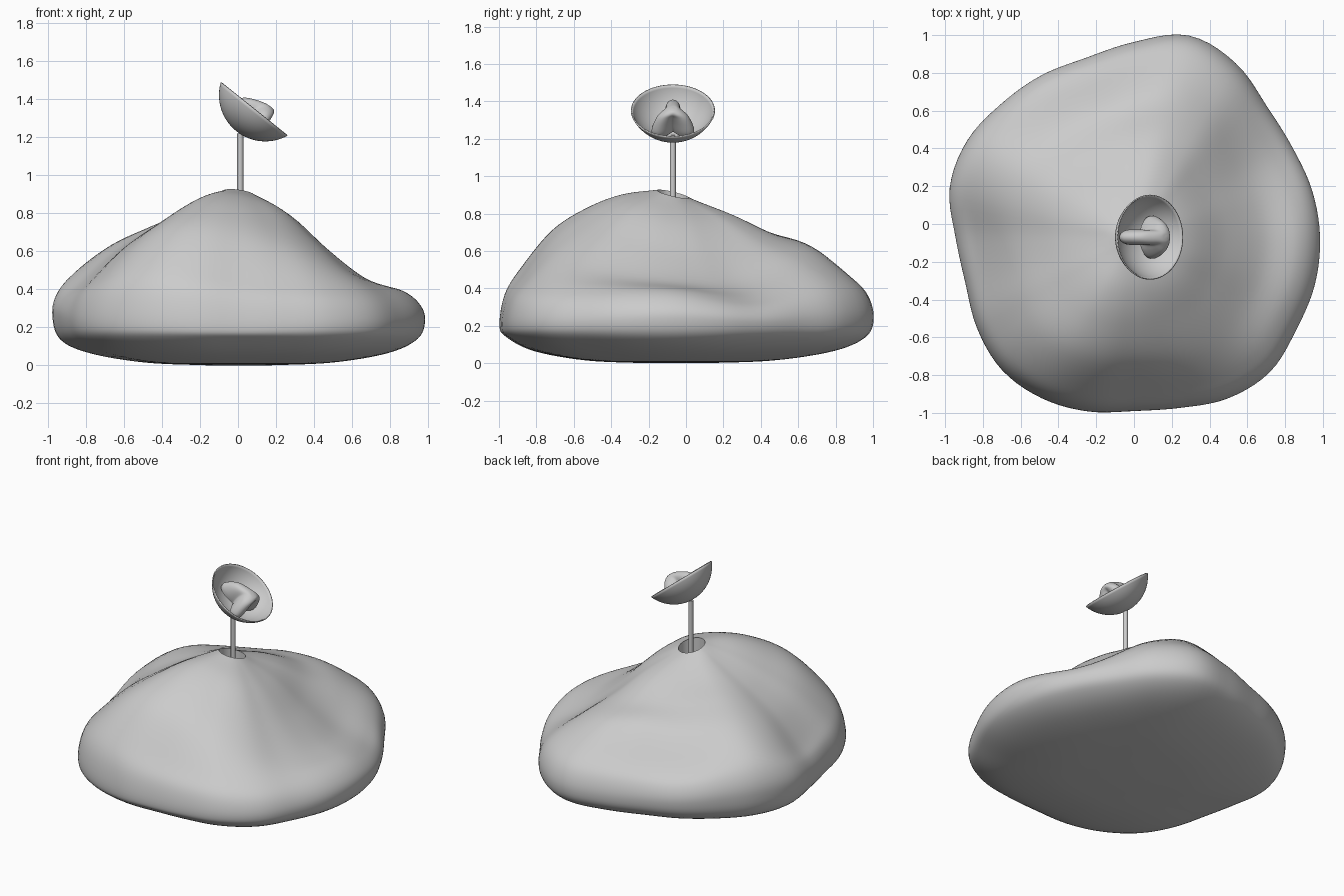
import bpy, math
from mathutils import Vector, Matrix

if "Cube" in bpy.data.objects:
    bpy.data.objects.remove(bpy.data.objects["Cube"])

CX, CY = 0.005, -0.07          # centre of the hole and pole


def catmull(p0, p1, p2, p3, t):
    return 0.5 * (2 * p1 + (p2 - p0) * t + (2 * p0 - 5 * p1 + 4 * p2 - p3) * t * t
                  + (3 * p1 - p0 - 3 * p2 + p3) * t ** 3)


def around(table, a):
    """Smooth periodic lookup of an evenly spaced table at angle a."""
    n = len(table)
    f = a / (2 * math.pi) * n
    i = int(f)
    return catmull(*[table[(i + k) % n] for k in (-1, 0, 1, 2)], f - i)


def curve(pts, steps):
    ext = [2 * pts[0] - pts[1]] + pts + [2 * pts[-1] - pts[-2]]
    out = [catmull(*ext[i:i + 4], s / steps) for i in range(len(pts) - 1) for s in range(steps)]
    return out + [pts[-1]]


def loft(name, rings, cap_start=True, cap_end=True, angle=40):
    n = len(rings[0])
    verts = [p for r in rings for p in r]
    faces = [(i * n + j, i * n + (j + 1) % n, (i + 1) * n + (j + 1) % n, (i + 1) * n + j)
             for i in range(len(rings) - 1) for j in range(n)]
    if cap_start:
        faces.append(tuple(range(n))[::-1])
    if cap_end:
        faces.append(tuple(range((len(rings) - 1) * n, len(rings) * n)))
    me = bpy.data.meshes.new(name)
    me.from_pydata(verts, [], faces)
    ob = bpy.data.objects.new(name, me)
    bpy.context.collection.objects.link(ob)
    bpy.ops.object.select_all(action='DESELECT')
    ob.select_set(True)
    bpy.context.view_layer.objects.active = ob
    bpy.ops.object.mode_set(mode='EDIT')
    bpy.ops.mesh.select_all(action='SELECT')
    bpy.ops.mesh.normals_make_consistent(inside=False)
    bpy.ops.object.mode_set(mode='OBJECT')
    bpy.ops.object.shade_smooth_by_angle(angle=math.radians(angle))
    return ob


# Mound: plan outline every 15 degrees, heights along spokes every 30 degrees
outline = [.98, .97, .96, .985, 1.065, 1.105, 1.035, .985, .99, 1.0, 1.025, 1.015,
           .95, .93, .965, .995, .985, .955, .92, .935, .985, 1.01, .985, .985]
spokes = [Vector(s) for s in (
    (.76, .58, .44, .39, .24), (.76, .59, .44, .35, .22), (.78, .66, .57, .46, .24),
    (.795, .70, .63, .46, .24), (.79, .71, .62, .44, .25), (.80, .73, .65, .53, .29),
    (.81, .71, .59, .43, .26), (.85, .75, .63, .47, .23), (.90, .83, .72, .54, .22),
    (.89, .81, .68, .47, .20), (.85, .73, .59, .43, .21), (.80, .64, .49, .40, .22))]
HOLE, SEG = 0.085, 120
columns = []
for k in range(SEG):
    a = 2 * math.pi * k / SEG
    r, h = around(outline, a), around(spokes, a)
    c, s = math.cos(a), math.sin(a)
    rim = .905 - .02 * s - .012 * c
    prof = [(HOLE / r, rim), (.3, h[0]), (.5, h[1]), (.7, h[2]), (.88, h[3]),
            (.97, h[4] + .55 * (h[3] - h[4])), (1, h[4]), (.96, .14), (.8, .065),
            (.5, .015), (.15, 0)]
    pts = curve([Vector(p) for p in prof], 6)
    pit = [Vector((HOLE / r, .65)), Vector((HOLE / r, rim - .02))]
    columns.append([(CX + c * r * p.x, CY + s * r * p.x, max(p.y, 0)) for p in pit + pts])
loft("mound", [list(ring) for ring in zip(*columns)])

# Pole
loft("pole", [[(.012 + .016 * math.cos(i * math.pi / 12), CY + .016 * math.sin(i * math.pi / 12), z)
               for i in range(24)] for z in (.64, 1.22)])

# Tilted frame shared by dish and feed: local x runs down the slope, z is the dish axis
tilt = Matrix.Translation((.085, CY, 1.35)) @ Matrix.Rotation(math.radians(38.7), 4, 'Y')

# Dish: spherical cap
R, DZ = .244, .094
dish_rings = []
for i in range(1, 17):
    b = math.asin(.225 / R) * i / 16
    dish_rings.append([(R * math.sin(b) * math.cos(j * math.pi / 32),
                        R * math.sin(b) * math.sin(j * math.pi / 32),
                        DZ - R * math.cos(b)) for j in range(64)])
dish = loft("dish", dish_rings, True, False)
dish.matrix_world = tilt
mod = dish.modifiers.new("thickness", 'SOLIDIFY')
mod.thickness = .007
mod.offset = -1 if dish.data.polygons[0].normal.z < 0 else 1

# Feed: rounded three-legged lump, (height, radius, lobe, shift)
rows = [Vector(v) for v in ((-.094, .080, .044, .028), (-.065, .084, .042, .030), (-.02, .078, .032, .034),
                            (.02, .066, .020, .042), (.045, .048, .008, .054), (.060, .026, 0, .06),
                            (.064, .005, 0, .062))]
feed_rings = []
for q in curve(rows, 5):
    ring = []
    for j in range(60):
        a = j * math.pi / 30
        rad = q[1] + q[2] * math.cos(3 * (a - math.pi))
        reach = 1.3 if math.cos(a) < 0 else 1      # the upper leg is longer
        ring.append((q[3] + reach * rad * math.cos(a), rad * math.sin(a), q[0]))
    feed_rings.append(ring)
feed = loft("feed_tripod", feed_rings, angle=60)
feed.matrix_world = tilt
